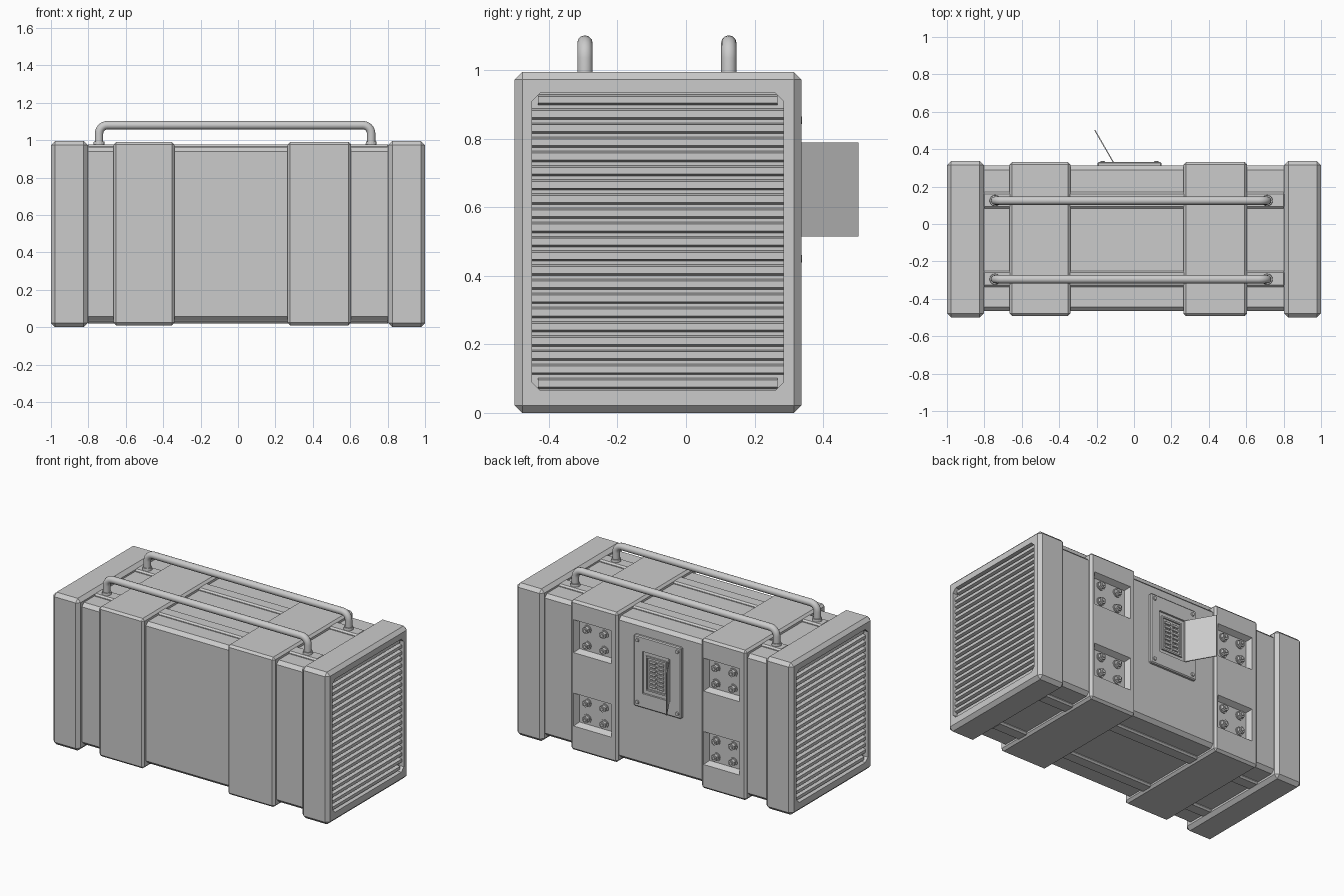
import bpy, bmesh, math
from mathutils import Vector, Matrix

if "Cube" in bpy.data.objects:
    bpy.data.objects.remove(bpy.data.objects["Cube"])


def finish(name, bm):
    bmesh.ops.recalc_face_normals(bm, faces=bm.faces)
    me = bpy.data.meshes.new(name)
    bm.to_mesh(me)
    bm.free()
    ob = bpy.data.objects.new(name, me)
    bpy.context.collection.objects.link(ob)
    return ob


def add_box(bm, x, y, z, bevel=0.0):
    """Box from (min, max) ranges with optional chamfer on all edges."""
    v = bmesh.ops.create_cube(bm, size=1)["verts"]
    for p in v:
        p.co = Vector([(r[0] + r[1]) / 2 + c * (r[1] - r[0]) for r, c in zip((x, y, z), p.co)])
    if bevel:
        edges = list({e for p in v for e in p.link_edges})
        bmesh.ops.bevel(bm, geom=edges, offset=bevel, segments=1, affect='EDGES')


def box(name, x, y, z, bevel=0.0):
    bm = bmesh.new()
    add_box(bm, x, y, z, bevel)
    return finish(name, bm)


def loft(bm, rings):
    """Closed solid through successive rings of points."""
    rings = [[bm.verts.new(p) for p in r] for r in rings]
    n = len(rings[0])
    for a, b in zip(rings, rings[1:]):
        for i in range(n):
            bm.faces.new((a[i], a[(i + 1) % n], b[(i + 1) % n], b[i]))
    bm.faces.new(rings[0])
    bm.faces.new(rings[-1])


def octagon(y, z, c):
    (a, b), (d, e) = y, z
    return [(a + c, d), (b - c, d), (b, d + c), (b, e - c), (b - c, e), (a + c, e), (a, e - c), (a, d + c)]


def cut(target, bm):
    """Subtract the cutter mesh from the target, then discard it."""
    cutter = finish("cutter", bm)
    cutter.hide_render = True
    m = target.modifiers.new("cut", 'BOOLEAN')
    m.operation, m.solver, m.object = 'DIFFERENCE', 'EXACT', cutter
    bpy.context.view_layer.objects.active = target
    bpy.ops.object.modifier_apply(modifier=m.name)
    bpy.data.objects.remove(cutter)


def pyramid_pocket(bm, x, z, y_out, y_in, slope):
    """Tapered rectangular pocket opening toward +y."""
    def ring(y, d):
        return [(x[0] + d, y, z[0] + d), (x[1] - d, y, z[0] + d),
                (x[1] - d, y, z[1] - d), (x[0] + d, y, z[1] - d)]
    k = slope / (y_out - y_in)
    loft(bm, [ring(y_out + 0.02, -0.02 * k), ring(y_in, slope)])


# Main body
body = box("body", (-0.84, 0.84), (-0.465, 0.312), (0.035, 0.962), 0.022)

# End caps with recessed louvre grilles
for s, side in ((-1, "left"), (1, "right")):
    cap = box(side + "_end_cap", sorted((s * 0.803, s)), (-0.5, 0.337), (0, 0.995), 0.022)
    bm = bmesh.new()
    loft(bm, [[(s * x, y, z) for y, z in octagon((-0.45, 0.285), (0.065, 0.935), 0.025)]
              for x in (1.1, 0.965)])
    cut(cap, bm)
    bm = bmesh.new()
    n, pitch = 21, 0.87 / 21
    for i in range(n):
        z = 0.065 + pitch * (i + 0.5)
        inset = 0.018 if i in (0, n - 1) else 0
        prof = [(0.96, z - 0.017), (0.985, z - 0.010), (0.985, z + 0.010), (0.96, z + 0.017)]
        loft(bm, [[(s * x, y, w) for x, w in prof] for y in (-0.45 + inset, 0.285 - inset)])
    finish(side + "_grille_slats", bm)

# Reinforcing bands with bolt pockets on the back
bands = [("left_band", (-0.665, -0.34), (-0.62, -0.36)), ("right_band", (0.265, 0.605), (0.305, 0.58))]
pocket_z = [(0.17, 0.385), (0.65, 0.865)]
for name, xr, px in bands:
    band = box(name, xr, (-0.493, 0.332), (0.01, 0.99), 0.014)
    for zr in pocket_z:
        for ob in (band, body):
            bm = bmesh.new()
            pyramid_pocket(bm, px, zr, 0.332, 0.297, 0.018)
            cut(ob, bm)
    # Hex bolts on washers
    bm = bmesh.new()
    for zr in pocket_z:
        for dx in (-0.062, 0.062):
            for dz in (-0.052, 0.052):
                c = Vector((sum(px) / 2 + dx, 0, sum(zr) / 2 + dz))
                for seg, r, y0, y1 in ((16, 0.028, 0.295, 0.303), (6, 0.022, 0.303, 0.322), (8, 0.011, 0.322, 0.329)):
                    m = Matrix.Translation(c + Vector((0, (y0 + y1) / 2, 0))) @ Matrix.Rotation(math.pi / 2, 4, 'X')
                    bmesh.ops.create_cone(bm, cap_ends=True, segments=seg, radius1=r, radius2=r,
                                          depth=y1 - y0, matrix=m)
    finish(name + "_bolts", bm)

# Rails along top and bottom, carry handles above
for yc, side in ((-0.295, "front"), (0.125, "back")):
    box(side + "_top_rail", (-0.81, 0.81), (yc - 0.042, yc + 0.045), (0.93, 0.977), 0.01)
    box(side + "_bottom_rail", (-0.81, 0.81), (yc - 0.042, yc + 0.045), (0.02, 0.06), 0.01)

    cu = bpy.data.curves.new(side + "_handle", 'CURVE')
    cu.dimensions = '3D'
    cu.bevel_depth, cu.bevel_resolution, cu.use_fill_caps = 0.0225, 4, True
    x0, x1, zt, r = -0.743, 0.712, 1.08, 0.045
    pts = [(x0, 0.96)]
    pts += [(x0 + r - r * math.cos(a), zt - r + r * math.sin(a)) for a in [i * math.pi / 12 for i in range(7)]]
    pts += [(x1 - r + r * math.sin(a), zt - r + r * math.cos(a)) for a in [i * math.pi / 12 for i in range(7)]]
    pts += [(x1, 0.96)]
    sp = cu.splines.new('POLY')
    sp.points.add(len(pts) - 1)
    for p, (x, z) in zip(sp.points, pts):
        p.co = (x, yc, z, 1)
    sp.use_smooth = True
    bpy.context.collection.objects.link(bpy.data.objects.new(side + "_handle", cu))
    # Handle collars
    bm = bmesh.new()
    for x in (x0, x1):
        bmesh.ops.create_cone(bm, cap_ends=True, segments=16, radius1=0.031, radius2=0.028,
                              depth=0.03, matrix=Matrix.Translation((x, yc, 0.978)))
    finish(side + "_handle_collars", bm)

# Control panel on the back
panel = box("control_panel", (-0.195, 0.147), (0.30, 0.331), (0.42, 0.885), 0.006)
hatch_x, hatch_z = (-0.112, 0.083), (0.515, 0.79)
bm = bmesh.new()
add_box(bm, hatch_x, (0.319, 0.4), hatch_z)
cut(panel, bm)
bm = bmesh.new()
for x in (-0.168, 0.12):
    for z in (0.45, 0.855):
        bmesh.ops.create_cone(bm, cap_ends=True, segments=12, radius1=0.011, radius2=0.013, depth=0.01,
                              matrix=Matrix.Translation((x, 0.333, z)) @ Matrix.Rotation(math.pi / 2, 4, 'X'))
finish("panel_screws", bm)

# Keypad: raised frame around rows of keys
bm = bmesh.new()
for x in ((-0.09, -0.08), (0.051, 0.061)):
    add_box(bm, x, (0.312, 0.328), (0.54, 0.765))
for z in ((0.54, 0.55), (0.755, 0.765)):
    add_box(bm, (-0.08, 0.051), (0.312, 0.328), z)
finish("keypad_frame", bm)
bm = bmesh.new()
for i in range(7):
    z = 0.574 + i * 0.0262
    for x in (-0.066, -0.009):
        add_box(bm, (x, x + 0.046), (0.312, 0.326), (z - 0.009, z + 0.009), 0.002)
finish("keypad_keys", bm)

# Open hatch door and its hinge pin
door = box("hatch_door", (0, 0.197), (-0.003, 0.003), hatch_z)
door.location = (-0.111, 0.331, 0)
door.rotation_euler = (0, 0, math.radians(120))
bm = bmesh.new()
bmesh.ops.create_cone(bm, cap_ends=True, segments=10, radius1=0.005, radius2=0.005, depth=0.27,
                      matrix=Matrix.Translation((-0.112, 0.332, 0.6525)))
finish("hatch_hinge", bm)
